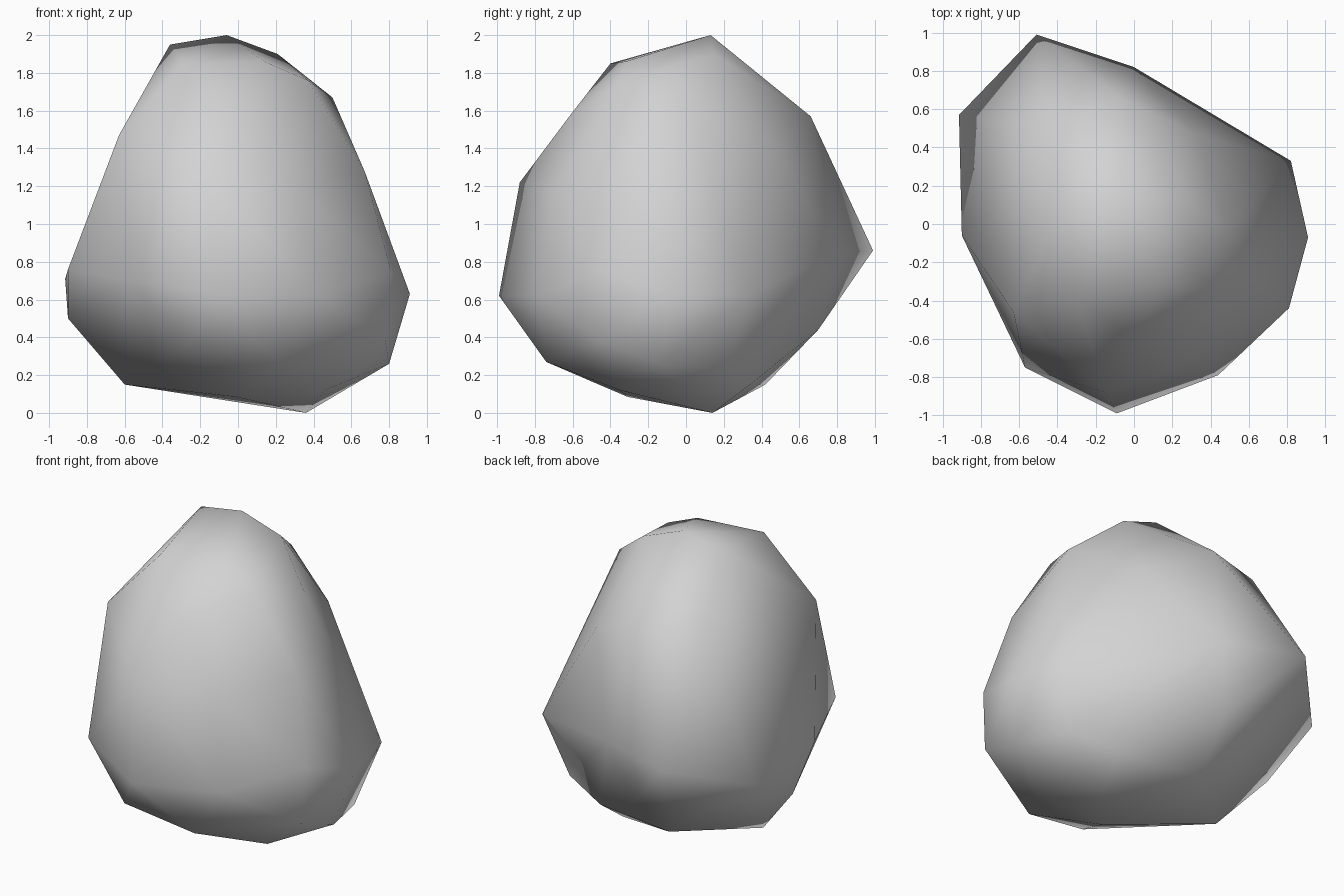
import bpy
import bmesh


def remove_default_cube():
    cube = bpy.data.objects.get("Cube")
    if cube:
        bpy.data.objects.remove(cube, do_unlink=True)


def make_material(name, colour):
    material = bpy.data.materials.new(name)
    material.use_nodes = True
    material.diffuse_color = colour
    shader = material.node_tree.nodes["Principled BSDF"]
    shader.inputs["Base Color"].default_value = colour
    shader.inputs["Roughness"].default_value = 0.9
    return material


def wrap_corners(name, bands, material):
    """Stretch a convex skin over the corner points and shade it smooth."""
    bm = bmesh.new()
    for band in bands:
        for corner in band:
            bm.verts.new(corner)
    hull = bmesh.ops.convex_hull(bm, input=list(bm.verts))
    # Drop any corners that fall inside the skin
    spare = set(hull["geom_interior"]) | set(hull["geom_unused"])
    loose = [item for item in spare if isinstance(item, bmesh.types.BMVert)]
    bmesh.ops.delete(bm, geom=loose, context="VERTS")
    bmesh.ops.recalc_face_normals(bm, faces=list(bm.faces))
    for face in bm.faces:
        face.smooth = True

    mesh = bpy.data.meshes.new(name)
    bm.to_mesh(mesh)
    bm.free()
    mesh.materials.append(material)
    rock = bpy.data.objects.new(name, mesh)
    bpy.context.collection.objects.link(rock)
    return rock


# Rough corners of the boulder, from the crown down to the foot
crown = [
    (-.06, .13, 2), (-.36, .13, 1.95), (.21, .15, 1.9),
    (-.29, -.4, 1.85), (.14, -.32, 1.86), (.37, -.34, 1.76),
]
shoulder = [
    (.5, -.02, 1.67), (-.07, .66, 1.57), (-.49, .52, 1.59),
    (.02, -.61, 1.58), (-.63, -.46, 1.47), (.33, .47, 1.38),
]
waist = [
    (.67, -.34, 1.28), (-.15, -.88, 1.22), (.3, -.7, 1.18),
    (-.51, .99, .86), (0, .82, .85), (-.9, -.06, .76),
    (.81, -.44, .75),
]
belly = [
    (-.915, .57, .71), (-.57, -.75, .7), (.82, .33, .63),
    (.91, -.07, .63), (-.09, -.99, .62), (.44, -.79, .62),
    (-.9, .17, .5), (-.12, .7, .44),
]
foot = [
    (.78, -.46, .38), (-.27, -.8, .365), (.8, -.14, .26),
    (.2, -.74, .27), (.69, .23, .22), (-.6, .05, .15),
    (-.17, .42, .15), (.39, .34, .15), (.46, -.35, .12),
    (-.01, -.31, .085), (.36, .14, 0),
]

remove_default_cube()
stone = make_material("stone_grey", (.65, .65, .65, 1))
wrap_corners("boulder", [crown, shoulder, waist, belly, foot], stone)
